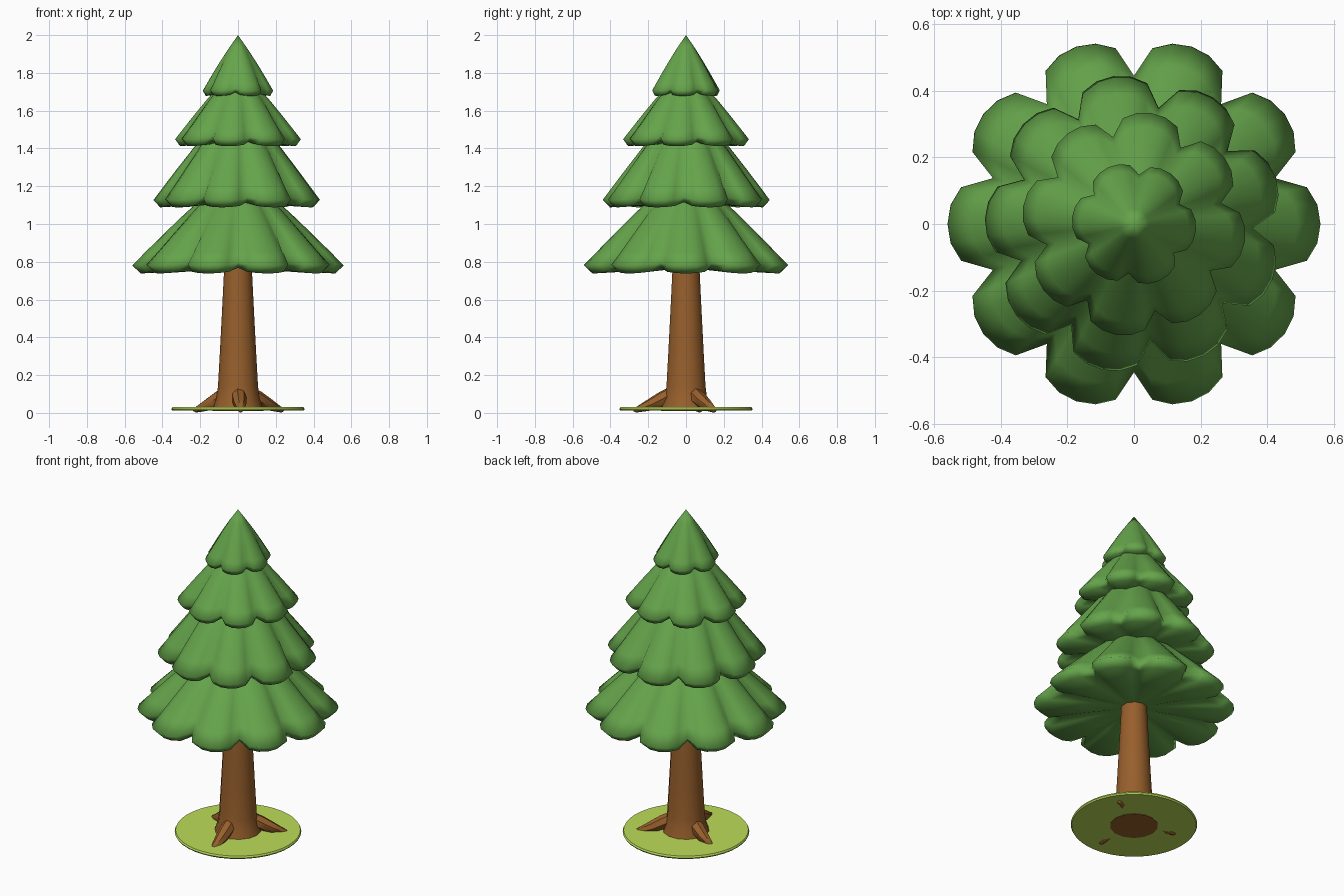
import bpy, bmesh
from math import sin, cos, pi, radians, sqrt
from mathutils import Vector

if "Cube" in bpy.data.objects:
    bpy.data.objects.remove(bpy.data.objects["Cube"])


def material(name, rgb):
    m = bpy.data.materials.new(name)
    m.diffuse_color = (*rgb, 1)
    m.use_nodes = True
    m.node_tree.nodes["Principled BSDF"].inputs["Base Color"].default_value = m.diffuse_color
    return m


GREEN = material("foliage", (0.13, 0.37, 0.07))
BROWN = material("bark", (0.31, 0.115, 0.025))
GRASS = material("grass", (0.50, 0.72, 0.10))


def build(name, rings, mat, angle=50):
    """Skin a stack of equal-length rings; one-point rings close the ends."""
    bm = bmesh.new()
    vs = [[bm.verts.new(p) for p in r] for r in rings]
    for a, b in zip(vs, vs[1:]):
        n = max(len(a), len(b))
        for i in range(n):
            j = (i + 1) % n
            if len(a) == 1:
                bm.faces.new((a[0], b[j], b[i]))
            elif len(b) == 1:
                bm.faces.new((a[i], a[j], b[0]))
            else:
                bm.faces.new((a[i], a[j], b[j], b[i]))
    bmesh.ops.recalc_face_normals(bm, faces=bm.faces)
    me = bpy.data.meshes.new(name)
    bm.to_mesh(me)
    bm.free()
    ob = bpy.data.objects.new(name, me)
    bpy.context.collection.objects.link(ob)
    me.materials.append(mat)
    bpy.ops.object.select_all(action='DESELECT')
    ob.select_set(True)
    bpy.context.view_layer.objects.active = ob
    bpy.ops.object.shade_smooth_by_angle(angle=radians(angle))


def lathe(name, profile, sides, mat):
    rings = [[(r * cos(2 * pi * i / sides), r * sin(2 * pi * i / sides), z)
              for i in range(sides)] if r else [(0, 0, z)] for r, z in profile]
    build(name, rings, mat)


# Scalloped foliage tier: soft fluted cone with rolled lip and folded underside
def tier(name, lobes, turn, radius, z_low, z_tip, lip, per=6):
    def ring(t, z, flute, fold):
        pts = []
        for i in range(lobes * per):
            u = 2 * (i % per) / per - 1
            hard = 1 - sqrt(max(0, 1 - u * u))
            mix = min(1, max(0, (t - 0.6) / 0.4))
            dip = hard * mix + u * u * (1 - mix)
            a = radians(turn) + 2 * pi * (i / per - 0.5) / lobes
            r = radius * t * (1 - 0.205 * dip * flute)
            pts.append((r * cos(a), r * sin(a), z + fold * lip * dip))
        return pts

    z_rim = z_low + lip
    rings = [[(0, 0, z_low + 0.7 * lip)],
             ring(0.5, z_low + 0.3 * lip, 0.6, 0.5),
             ring(0.92, z_low, 1, 0.7),
             ring(1, z_rim, 1, 0.4)]
    for t in (0.88, 0.72, 0.5, 0.25):
        bulge = 0.35 * lip * sin(pi * t)
        rings.append(ring(t, z_rim + (z_tip - z_rim) * (1 - t) + bulge, t, 0.2 * t))
    rings.append([(0, 0, z_tip)])
    build(name, rings, GREEN, 180)


tier("foliage_bottom", 10, 0, 0.56, 0.738, 1.30, 0.043)
tier("foliage_lower_middle", 9, 18, 0.448, 1.088, 1.68, 0.039)
tier("foliage_upper_middle", 8, 36, 0.337, 1.412, 1.84, 0.036)
tier("foliage_top", 6, 54, 0.187, 1.678, 2.0, 0.028)

# Trunk with flared foot
lathe("trunk", [(0, 0.009), (0.135, 0.009), (0.13, 0.03), (0.114, 0.08), (0.106, 0.14),
                (0.096, 0.32), (0.084, 0.55), (0.073, 0.77), (0.06, 1.0), (0, 1.0)], 14, BROWN)

# Grass disc
lathe("ground_disc", [(0, 0.012), (0.348, 0.012), (0.353, 0.02),
                      (0.348, 0.03), (0, 0.03)], 40, GRASS)


# Three tapered roots
def root(name, angle, length):
    path = [(0.25, 0.105, 0.036), (0.43, 0.077, 0.04), (0.65, 0.045, 0.034),
            (0.96, 0.013, 0.013)]
    out = Vector((cos(radians(angle)), sin(radians(angle)), 0)) * length
    side = Vector((-out.y, out.x, 0)).normalized()
    lean = Vector((0, 0, 0.9)) + out.normalized() * 0.45
    rings = [[out * 0.25 + Vector((0, 0, 0.105))]]
    for d, z, r in path:
        ring = []
        for k in range(7):
            p = out * d + Vector((0, 0, z))
            p += (lean * sin(k * pi / 3.5) + side * cos(k * pi / 3.5)) * r
            p.z = max(0, p.z)
            ring.append(p)
        rings.append(ring)
    rings.append([out + Vector((0, 0, 0.01))])
    build(name, rings, BROWN)


for i, (a, length) in enumerate(((33, 0.29), (162, 0.25), (273, 0.28))):
    root(f"root_{i + 1}", a, length)
